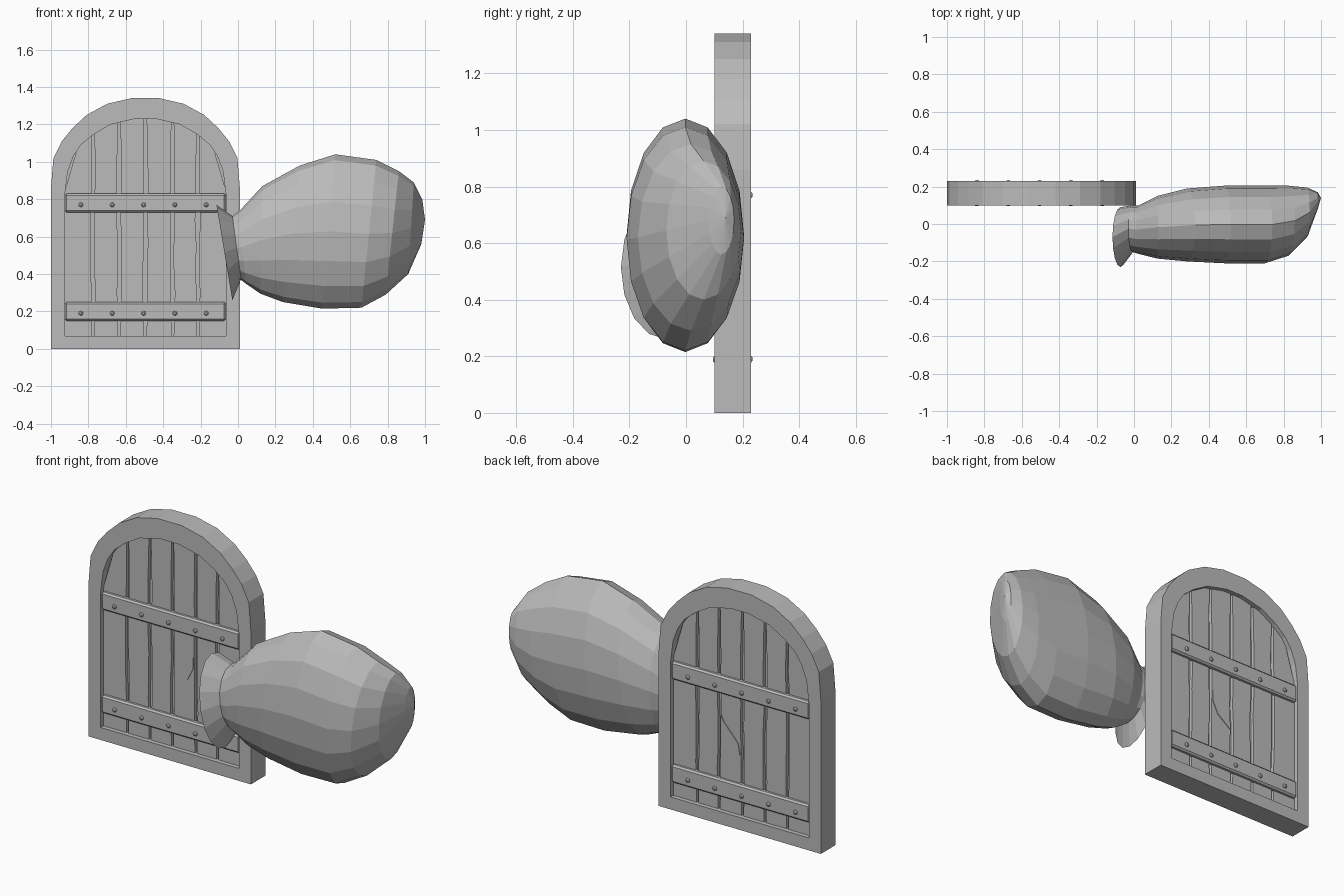
import bpy, bmesh, math, random
from mathutils import Vector

random.seed(4)
cube = bpy.data.objects.get("Cube")
if cube:
    bpy.data.objects.remove(cube, do_unlink=True)

grey = bpy.data.materials.new("plain grey")
grey.use_nodes = True
grey.diffuse_color = (0.5, 0.5, 0.5, 1)
grey.node_tree.nodes["Principled BSDF"].inputs["Base Color"].default_value = (0.5, 0.5, 0.5, 1)

CX, FRONT, BACK = -0.495, 0.10, 0.23
MID = (FRONT + BACK) / 2


def finish(name, bm):
    bmesh.ops.recalc_face_normals(bm, faces=bm.faces)
    mesh = bpy.data.meshes.new(name)
    bm.to_mesh(mesh)
    bm.free()
    mesh.materials.append(grey)
    obj = bpy.data.objects.new(name, mesh)
    bpy.context.collection.objects.link(obj)
    return obj


def bridge(bm, a, b):
    n = len(a)
    for i in range(n):
        j = (i + 1) % n
        bm.faces.new((a[i], a[j], b[j], b[i]))


def slab(name, outline, y0, y1):
    # Extruded flat outline in the xz plane
    bm = bmesh.new()
    a = [bm.verts.new((x, y0, z)) for x, z in outline]
    b = [bm.verts.new((x, y1, z)) for x, z in outline]
    bridge(bm, a, b)
    bm.faces.new(a)
    bm.faces.new(b)
    return finish(name, bm)


def mirrored(half):
    return [(CX - w, z) for w, z in half] + [(CX + w, z) for w, z in reversed(half)]


# Arched door frame
outer_half = [(0.505, 0), (0.505, 0.86), (0.492, 1.02), (0.447, 1.11), (0.39, 1.18),
              (0.315, 1.25), (0.205, 1.31), (0.075, 1.34)]
inner_half = [(0.43, 0.07), (0.43, 0.83), (0.415, 0.95), (0.385, 1.03), (0.345, 1.09),
              (0.28, 1.145), (0.185, 1.2), (0.055, 1.23)]
bm = bmesh.new()
loops = [[bm.verts.new((x, y, z)) for x, z in mirrored(half)]
         for half, y in ((outer_half, FRONT), (inner_half, FRONT),
                         (inner_half, BACK), (outer_half, BACK))]
for k in range(4):
    bridge(bm, loops[k], loops[(k + 1) % 4])
finish("door_frame", bm)

# Thin core closing the gaps between planks
slab("door_core", mirrored(inner_half), MID - 0.02, MID + 0.02)


def arch_height(x):
    w = abs(x - CX)
    for (w0, z0), (w1, z1) in zip(inner_half[1:], inner_half[2:]):
        if w1 <= w <= w0:
            return z0 + (z1 - z0) * (w0 - w) / (w0 - w1) + 0.02
    return inner_half[-1][1] + 0.02 if w < 0.1 else inner_half[1][1]


# Planks with rough split edges
seams = [-0.93, -0.775, -0.635, -0.495, -0.35, -0.215, -0.06]
for i, (x0, x1) in enumerate(zip(seams, seams[1:])):
    left = x0 + (0.006 if i else 0)
    right = x1 - (0.006 if i < 5 else 0)
    rough = lambda x, s: x + s * random.uniform(0, 0.008)
    heights = [0.3 + 0.13 * k for k in range(6)]
    outline = [(left, 0.06)]
    outline += [(rough(left, 1), z) for z in heights if z < arch_height(left) - 0.05]
    outline.append((left, arch_height(left)))
    outline.append(((left + right) / 2, arch_height((left + right) / 2)))
    outline.append((right, arch_height(right)))
    outline += [(rough(right, -1), z) for z in reversed(heights) if z < arch_height(right) - 0.05]
    outline.append((right, 0.06))
    slab(f"plank_{i + 1}", outline, FRONT + 0.025, BACK - 0.025)

# Chips split out of the middle planks, as thin raised slivers on both faces
chip = [(-0.48, 0.41), (-0.47, 0.47), (-0.38, 0.57), (-0.365, 0.6), (-0.365, 0.54), (-0.40, 0.47)]
slab("chip_front", chip, FRONT + 0.021, FRONT + 0.026)
slab("chip_back", chip, BACK - 0.026, BACK - 0.021)

# Cross bars with rivets, on both faces
for level, z in (("lower", 0.2), ("upper", 0.78)):
    for side, y, s in (("front", FRONT, 1), ("back", BACK, -1)):
        bar = slab(f"{level}_bar_{side}",
                   [(-0.925, z - 0.05), (-0.065, z - 0.05), (-0.065, z + 0.05), (-0.925, z + 0.05)],
                   y + s * 0.004, y + s * 0.04)
        bev = bar.modifiers.new("edge", "BEVEL")
        bev.width = 0.009
        bev.segments = 1
        bm = bmesh.new()
        for k in range(5):
            rings = []
            for r, d in ((0.013, 0.006), (0.012, 0), (0.006, -0.005)):
                rings.append([bm.verts.new((-0.84 + 0.1675 * k + r * math.cos(a * math.pi / 4),
                                            y + s * d,
                                            z - 0.01 + r * math.sin(a * math.pi / 4)))
                              for a in range(8)])
            bridge(bm, rings[0], rings[1])
            bridge(bm, rings[1], rings[2])
            bm.faces.new(rings[2])
        finish(f"{level}_rivets_{side}", bm)

# Tied sack: tilted rings given as top x, top z, bottom x, bottom z, front y, back y
sack_rings = [
    (0.0, 0.68, 0.03, 0.40, -0.13, 0.07),
    (-0.10, 0.75, -0.03, 0.285, -0.205, 0.075),
    (-0.115, 0.77, -0.03, 0.26, -0.23, 0.09),
    (-0.03, 0.71, 0.015, 0.37, -0.15, 0.10),
    (0.01, 0.74, 0.04, 0.35, -0.16, 0.10),
    (0.13, 0.87, 0.12, 0.295, -0.185, 0.15),
    (0.33, 0.98, 0.24, 0.25, -0.2, 0.19),
    (0.52, 1.04, 0.45, 0.215, -0.21, 0.205),
    (0.74, 1.01, 0.66, 0.22, -0.21, 0.205),
    (0.86, 0.95, 0.79, 0.29, -0.17, 0.205),
    (0.94, 0.89, 0.91, 0.4, -0.07, 0.195),
    (0.985, 0.8, 0.98, 0.56, 0.08, 0.17),
]
SIDES = 16
bm = bmesh.new()
rings = []
for tx, tz, bx, bz, y0, y1 in sack_rings:
    top, bottom = Vector((tx, 0, tz)), Vector((bx, 0, bz))
    ring = []
    for k in range(SIDES):
        a = 2 * math.pi * k / SIDES
        p = top.lerp(bottom, (1 - math.cos(a)) / 2)
        p.y = (y0 + y1) / 2 + (y1 - y0) / 2 * math.sin(a)
        ring.append(bm.verts.new(p))
    rings.append(ring)
for a, b in zip(rings, rings[1:]):
    bridge(bm, a, b)
bm.faces.new(rings[0])
tip = bm.verts.new((1.0, 0.14, 0.69))
for k in range(SIDES):
    bm.faces.new((rings[-1][k], rings[-1][(k + 1) % SIDES], tip))
finish("sack", bm)
